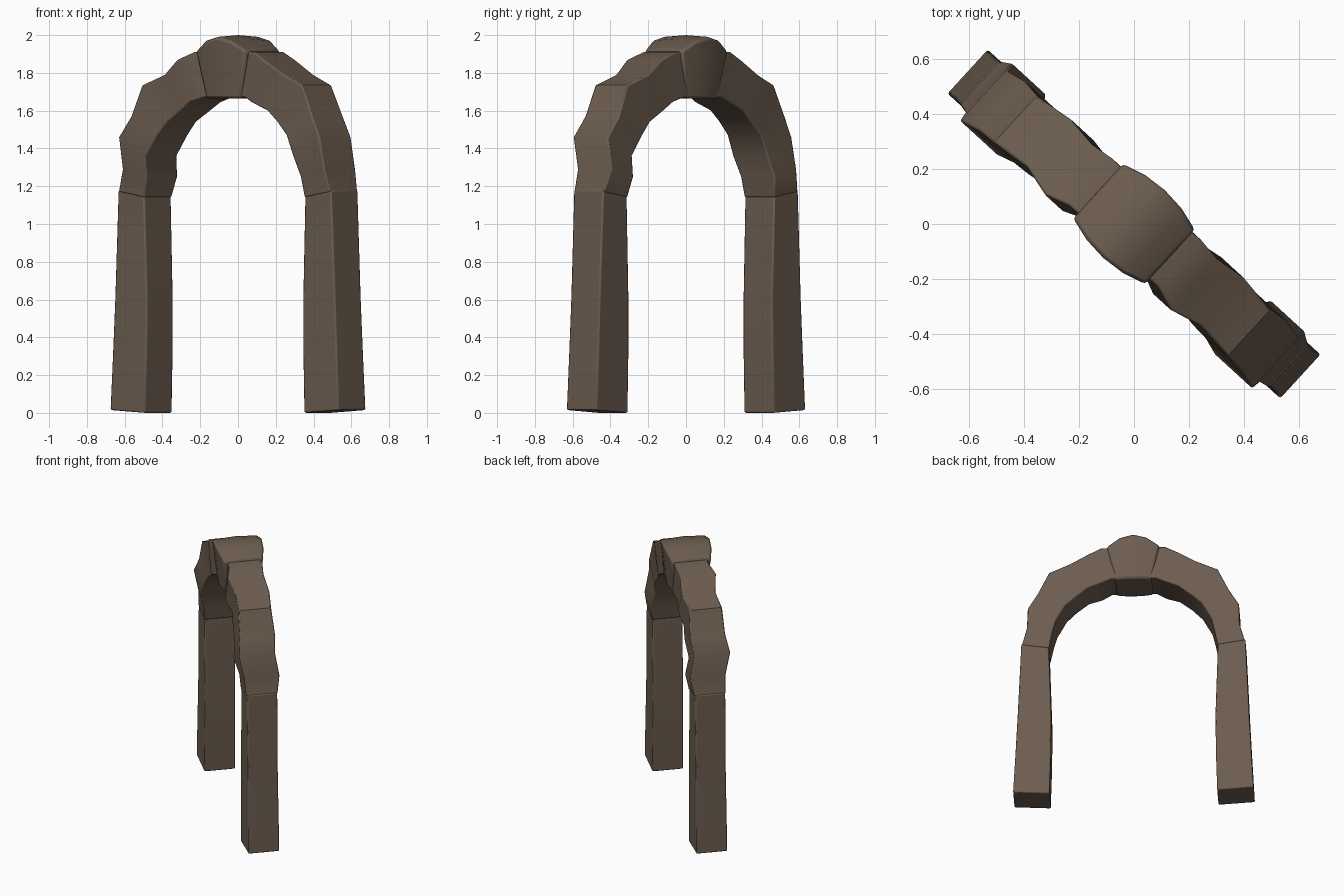
import bpy, bmesh, math
from mathutils import Matrix

if "Cube" in bpy.data.objects:
    bpy.data.objects.remove(bpy.data.objects["Cube"])

stone = bpy.data.materials.new("brown stone")
stone.diffuse_color = (0.15, 0.108, 0.078, 1)
stone.use_nodes = True
stone.node_tree.nodes["Principled BSDF"].inputs["Base Color"].default_value = stone.diffuse_color

# the arch is drawn along x, then turned onto its diagonal
TURN = Matrix.Rotation(math.radians(-42.5), 4, 'Z')


def loft(name, rings, bevel=0.008):
    """Skin a list of equal-length point rings, cap both ends, soften edges."""
    bm = bmesh.new()
    vs = [[bm.verts.new(p) for p in r] for r in rings]
    n = len(vs[0])
    for a, b in zip(vs, vs[1:]):
        for i in range(n):
            j = (i + 1) % n
            bm.faces.new((a[i], a[j], b[j], b[i]))
    bm.faces.new(vs[0])
    bm.faces.new(vs[-1])
    bmesh.ops.recalc_face_normals(bm, faces=bm.faces)
    bm.transform(TURN)
    me = bpy.data.meshes.new(name)
    bm.to_mesh(me)
    bm.free()
    me.materials.append(stone)
    ob = bpy.data.objects.new(name, me)
    bpy.context.collection.objects.link(ob)
    mod = ob.modifiers.new("soft edges", 'BEVEL')
    mod.width = bevel
    mod.segments = 2
    mod.limit_method = 'ANGLE'
    mod.angle_limit = math.radians(50)
    bpy.context.view_layer.objects.active = ob
    ob.select_set(True)
    bpy.ops.object.shade_smooth_by_angle(angle=math.radians(40))
    ob.select_set(False)
    return ob


def ring(s, ou, oz, iu, iz, f, b):
    """Four corners of a cross-section: outer and inner edge, front and back."""
    return [(s * ou, f, oz), (s * ou, b, oz), (s * iu, b, iz), (s * iu, f, iz)]


# outer u, outer z, inner u, inner z, front depth, back depth
LEG = [
    (0.820, 0.015, 0.572, 0.000, -0.108, 0.108),
    (0.805, 0.30, 0.563, 0.30, -0.106, 0.106),
    (0.790, 0.60, 0.560, 0.60, -0.104, 0.104),
    (0.764, 1.18, 0.577, 1.15, -0.106, 0.106),
]
ARCH = [
    (0.760, 1.17, 0.575, 1.14, -0.108, 0.108),
    (0.725, 1.29, 0.553, 1.25, -0.115, 0.130),
    (0.720, 1.46, 0.530, 1.36, -0.150, 0.100),
    (0.650, 1.57, 0.465, 1.47, -0.130, 0.115),
    (0.575, 1.735, 0.395, 1.54, -0.125, 0.105),
    (0.430, 1.79, 0.310, 1.60, -0.110, 0.125),
    (0.310, 1.870, 0.220, 1.645, -0.140, 0.110),
    (0.220, 1.910, 0.150, 1.670, -0.110, 0.122),
    (0.050, 1.920, 0.050, 1.672, -0.110, 0.115),
]

# two tapered legs and two wavy arch halves
for side, s in (("left", -1), ("right", 1)):
    loft(side + "_leg", [ring(s, *r) for r in LEG])
    loft(side + "_arch_half", [ring(s, *r) for r in ARCH])

# wedge keystone: slices across its width, bulging in the middle
KEY = [  # top u, bottom u, top z, half depth top, half depth bottom
    (-0.180, -0.125, 1.925, 0.135, 0.115),
    (-0.090, -0.065, 1.980, 0.160, 0.128),
    (0.000, 0.000, 2.000, 0.168, 0.132),
    (0.090, 0.065, 1.980, 0.160, 0.128),
    (0.180, 0.125, 1.925, 0.135, 0.115),
]
loft("keystone", [
    [(tu, -d, tz - 0.01), (tu, 0, tz), (tu, d, tz - 0.01),
     (bu, e, 1.665), (bu, -e, 1.665)]
    for tu, bu, tz, d, e in KEY], 0.014)
